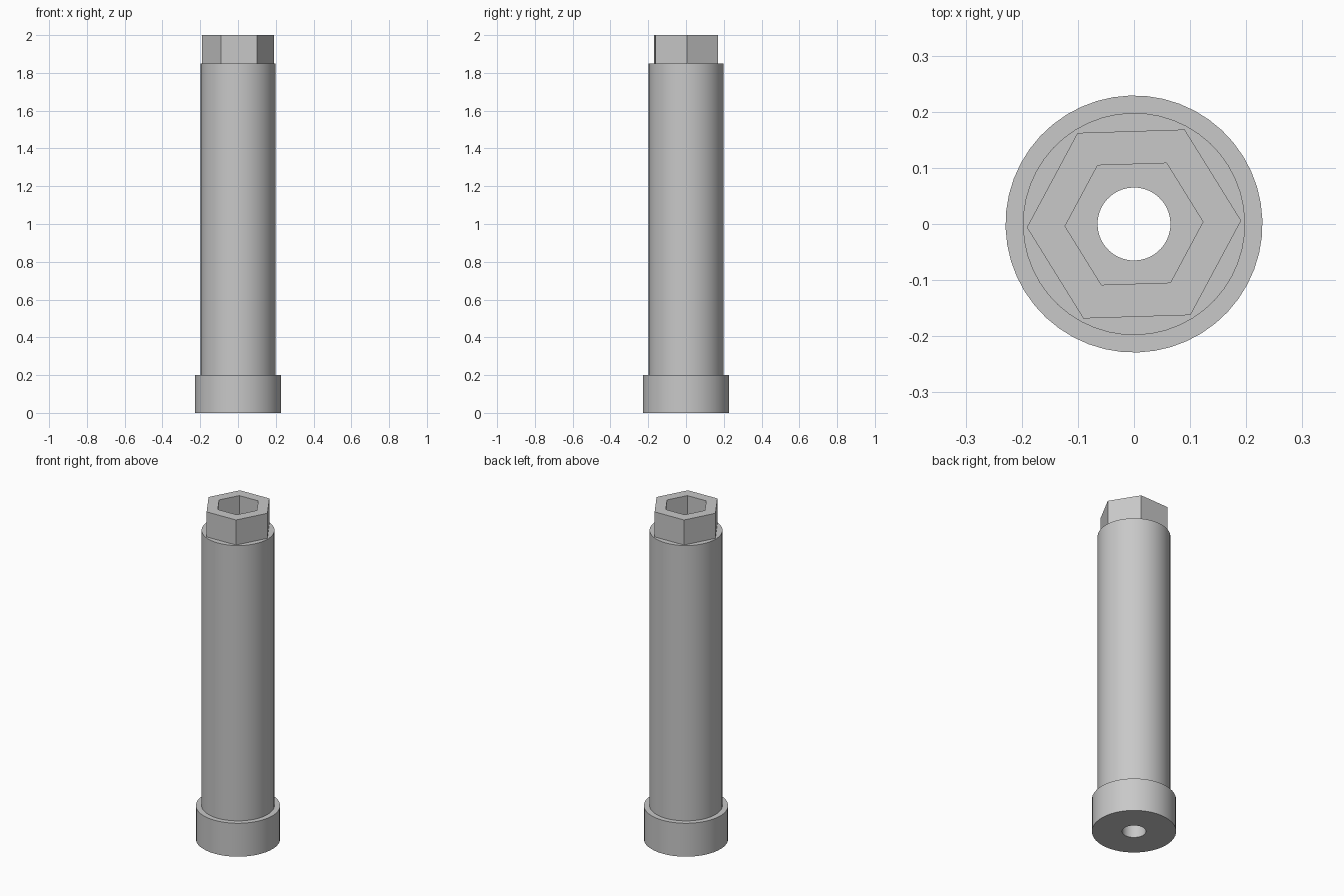
import bpy
import bmesh
from math import cos, sin, pi, radians

cube = bpy.data.objects.get("Cube")
if cube:
    bpy.data.objects.remove(cube, do_unlink=True)

SEGMENTS = 48            # multiple of six, so hexagon corners fall on points
TWIST = radians(1.8)     # slight turn of the hexagons

steel = bpy.data.materials.new("grey_steel")
steel.use_nodes = True
colour = (0.58, 0.58, 0.58, 1)
steel.diffuse_color = colour
steel.node_tree.nodes["Principled BSDF"].inputs["Base Color"].default_value = colour


def ring(bm, shape, radius, z):
    """Closed ring of points, round or hexagonal."""
    verts = []
    for i in range(SEGMENTS):
        a = 2 * pi * i / SEGMENTS
        r = radius
        if shape == "hex":
            r *= cos(pi / 6) / cos(a % (pi / 3) - pi / 6)
        verts.append(bm.verts.new((r * cos(a + TWIST), r * sin(a + TWIST), z)))
    return verts


def shell(name, rings):
    """Skin a run of rings; going up makes the outside, going down the inside."""
    bm = bmesh.new()
    loops = [ring(bm, *r) for r in rings]
    for low, high in zip(loops, loops[1:]):
        for i in range(SEGMENTS):
            j = (i + 1) % SEGMENTS
            bm.faces.new((low[i], low[j], high[j], high[i]))
    mesh = bpy.data.meshes.new(name)
    bm.to_mesh(mesh)
    bm.free()
    mesh.materials.append(steel)
    obj = bpy.data.objects.new(name, mesh)
    bpy.context.collection.objects.link(obj)
    bpy.ops.object.select_all(action="DESELECT")
    obj.select_set(True)
    bpy.context.view_layer.objects.active = obj
    bpy.ops.object.shade_smooth_by_angle(angle=radians(30))


BORE, COLLAR, SHAFT, HEAD, SOCKET = 0.065, 0.229, 0.198, 0.191, 0.123
COLLAR_TOP, SHAFT_TOP, HEAD_TOP, SOCKET_FLOOR = 0.2, 1.85, 2.0, 1.65

# Bottom collar with its underside and ledge
shell("base_collar", [("round", BORE, 0), ("round", COLLAR, 0),
                      ("round", COLLAR, COLLAR_TOP), ("round", SHAFT, COLLAR_TOP)])

# Long round shaft with the shoulder around the head
shell("shaft", [("round", SHAFT, COLLAR_TOP), ("round", SHAFT, SHAFT_TOP),
                ("hex", HEAD, SHAFT_TOP)])

# Hexagonal head with its rim
shell("hex_head", [("hex", HEAD, SHAFT_TOP), ("hex", HEAD, HEAD_TOP),
                   ("hex", SOCKET, HEAD_TOP)])

# Hexagonal socket and its floor
shell("hex_socket", [("hex", SOCKET, HEAD_TOP), ("hex", SOCKET, SOCKET_FLOOR),
                     ("round", BORE, SOCKET_FLOOR)])

# Round bore through to the bottom
shell("bore", [("round", BORE, SOCKET_FLOOR), ("round", BORE, 0)])
